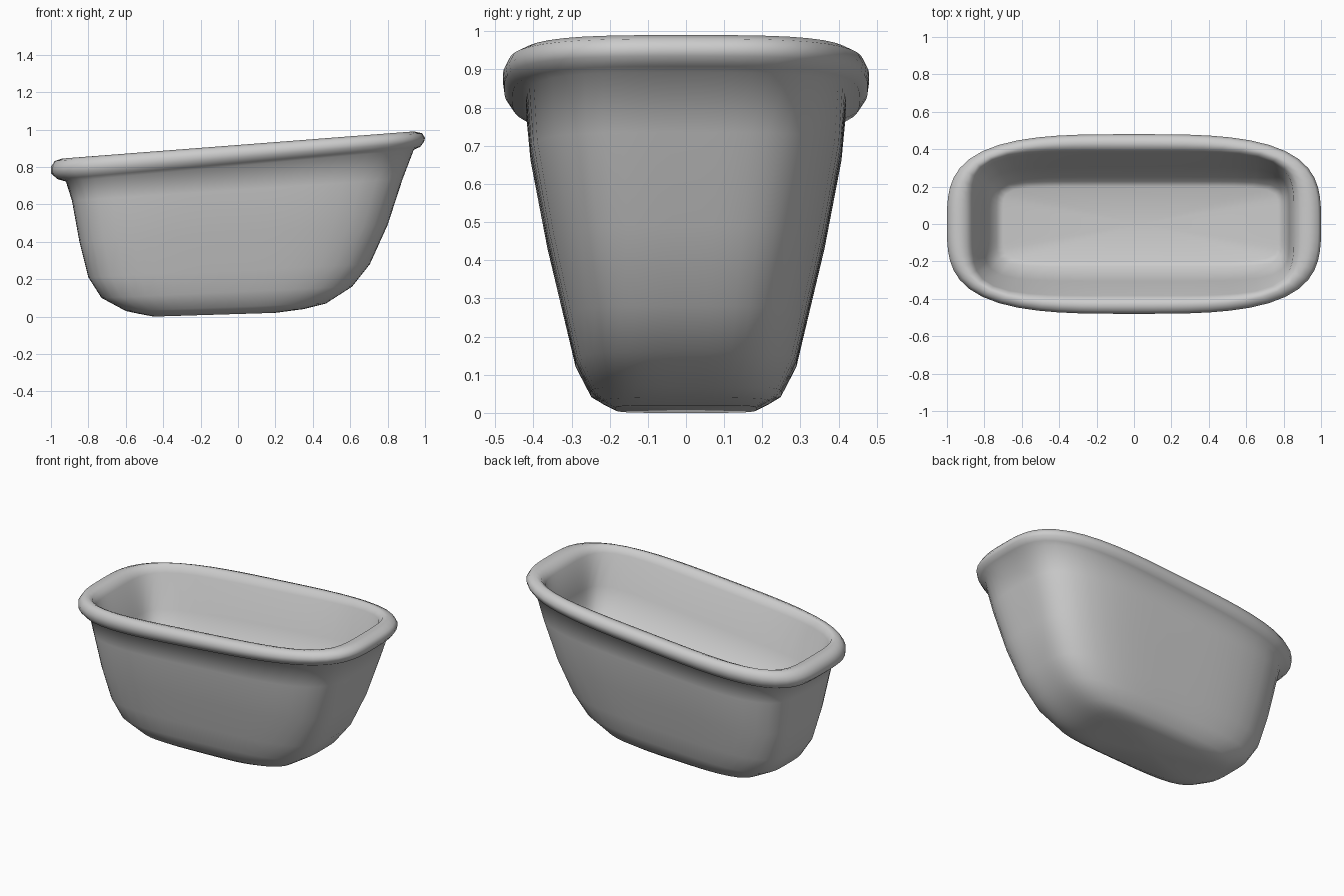
import bpy, bmesh, math

if "Cube" in bpy.data.objects:
    bpy.data.objects.remove(bpy.data.objects["Cube"])

SEG = 64

# Each section: left x, left z, right x, right z, half width in y, squareness
OUTER = [
    (-.45, .000, .20, .020, .185, 4),
    (-.53, .015, .35, .040, .218, 4),
    (-.60, .030, .47, .070, .250, 4),
    (-.73, .100, .61, .160, .290, 4),
    (-.80, .210, .705, .280, .317, 4),
    (-.848, .400, .80, .490, .364, 4),
    (-.888, .620, .880, .735, .408, 4),
    (-.92, .722, .94, .892, .420, 3.8),
]
RIM = [
    (-.965, .735, .975, .908, .455, 3.4),
    (-1.0, .765, .995, .935, .476, 3.3),
    (-1.0, .800, 1.0, .955, .480, 3.3),
    (-.98, .832, .985, .980, .466, 3.3),
    (-.94, .845, .94, .990, .437, 3.5),
    (-.895, .838, .89, .983, .405, 4.2),
    (-.865, .800, .855, .945, .383, 4.8),
]
# Tapered basin with a raised flat floor
INNER = [
    (-.80, .600, .83, .750, .305, 6),
    (-.735, .430, .80, .560, .228, 8),
    (-.70, .420, .77, .545, .200, 8),
]


def add_ring(bm, s):
    # Rounded-rectangle loop, tilted along x
    xl, zl, xr, zr, w, n = s
    ring = []
    for i in range(SEG):
        a = 2 * math.pi * i / SEG
        c, d = math.cos(a), math.sin(a)
        r = (abs(c) ** n + abs(d) ** n) ** (-1 / n)
        u = (c * r + 1) / 2
        ring.append(bm.verts.new((xl + (xr - xl) * u, w * d * r,
                                  zl + (zr - zl) * u)))
    return ring


def cap(bm, ring):
    x = sum(v.co.x for v in ring) / SEG
    z = sum(v.co.z for v in ring) / SEG
    mid = bm.verts.new((x, 0, z))
    for i in range(SEG):
        bm.faces.new((ring[i], ring[(i + 1) % SEG], mid))


# Bathtub shell: outer wall, rolled rim and basin in one loft
bm = bmesh.new()
rings = [add_ring(bm, s) for s in OUTER + RIM + INNER]
for a, b in zip(rings, rings[1:]):
    for i in range(SEG):
        j = (i + 1) % SEG
        bm.faces.new((a[i], a[j], b[j], b[i]))
cap(bm, rings[0])
cap(bm, rings[-1])
bmesh.ops.recalc_face_normals(bm, faces=bm.faces)

mesh = bpy.data.meshes.new("bathtub")
bm.to_mesh(mesh)
bm.free()
for p in mesh.polygons:
    p.use_smooth = True
tub = bpy.data.objects.new("bathtub", mesh)
bpy.context.collection.objects.link(tub)
